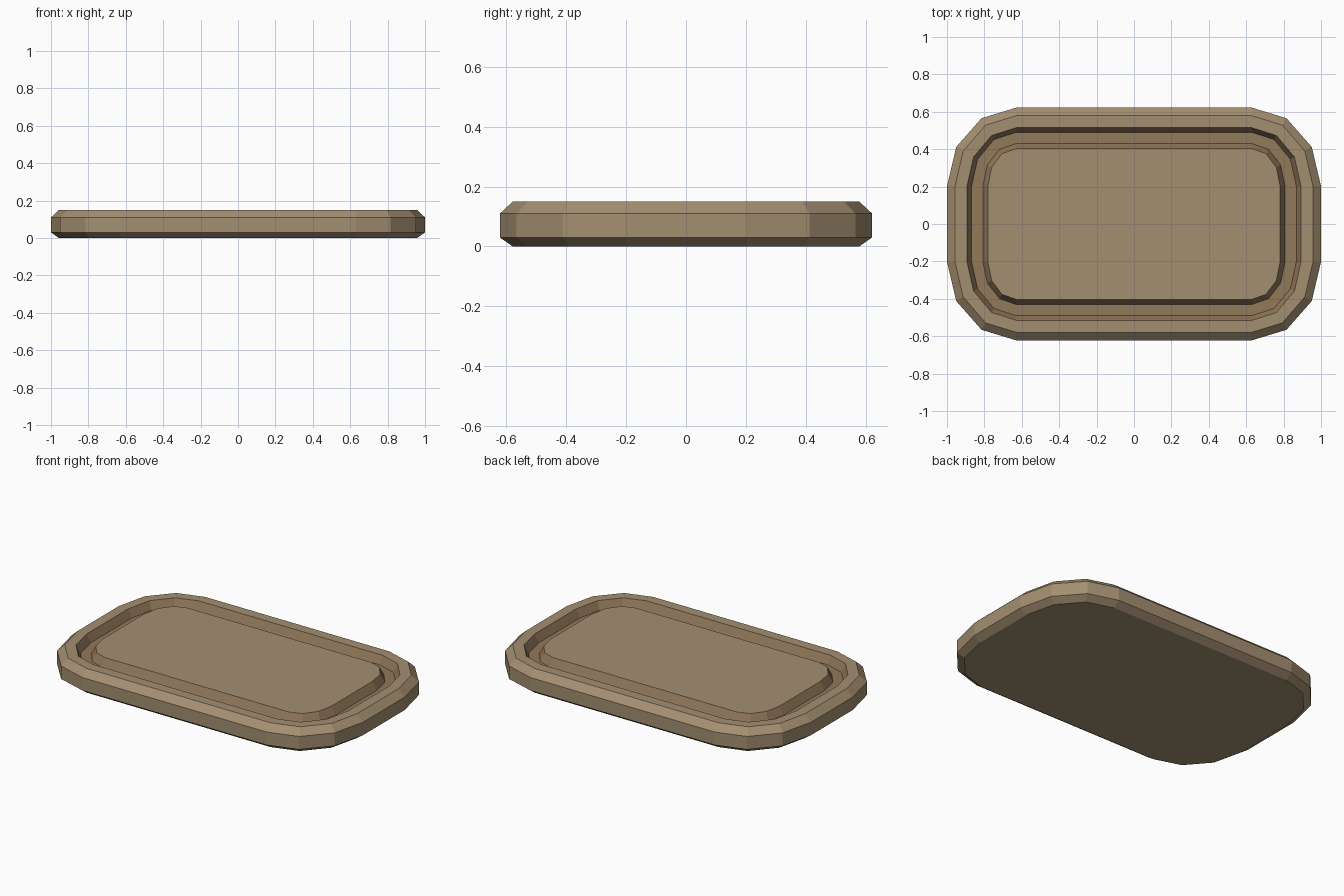
import bpy, bmesh
from math import sin, cos, pi

if "Cube" in bpy.data.objects:
    bpy.data.objects.remove(bpy.data.objects["Cube"])


def material(name, rgb):
    m = bpy.data.materials.new(name)
    m.diffuse_color = (*rgb, 1)
    m.use_nodes = True
    m.node_tree.nodes["Principled BSDF"].inputs["Base Color"].default_value = m.diffuse_color
    return m


def outline(inset, z):
    # rounded rectangle, three flat segments per corner
    rx, ry = 0.37 - inset, 0.42 - inset
    pts = []
    for q, (sx, sy) in enumerate([(1, 1), (-1, 1), (-1, -1), (1, -1)]):
        for i in range(4):
            a = q * pi / 2 + i * pi / 6
            pts.append((sx * 0.63 + rx * cos(a), sy * 0.202 + ry * sin(a), z))
    return pts


# Section from underside, over the rim, through the groove, to the panel: inset, height
section = [(0.043, 0.0), (0.0, 0.03), (0.0, 0.11), (0.043, 0.15),
           (0.107, 0.15), (0.132, 0.10), (0.192, 0.10), (0.219, 0.15)]

bm = bmesh.new()
rings = [[bm.verts.new(p) for p in outline(*s)] for s in section]
for k, (low, high) in enumerate(zip(rings, rings[1:])):
    for i in range(16):
        j = (i + 1) % 16
        f = bm.faces.new((low[i], low[j], high[j], high[i]))
        f.material_index = 1 if k in (4, 5, 6) else 0
bm.faces.new(rings[0][::-1])   # underside
bm.faces.new(rings[-1])        # centre panel

mesh = bpy.data.meshes.new("grooved_slab")
bm.to_mesh(mesh)
bm.free()
mesh.materials.append(material("tan", (0.37, 0.275, 0.165)))
mesh.materials.append(material("groove_brown", (0.29, 0.19, 0.105)))
slab = bpy.data.objects.new("grooved_slab", mesh)
bpy.context.collection.objects.link(slab)
